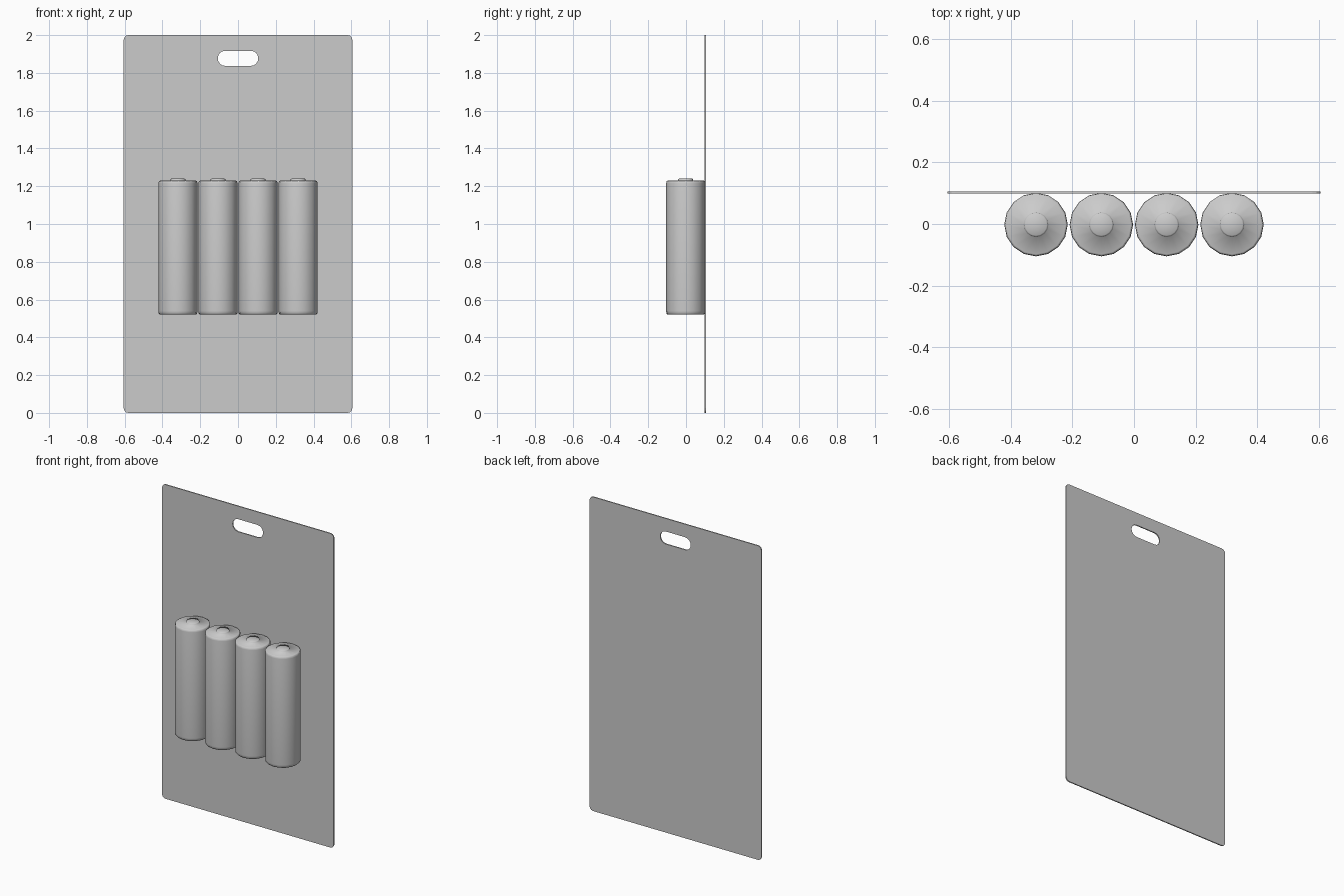
import bpy, bmesh
from math import pi, sin, cos

if "Cube" in bpy.data.objects:
    bpy.data.objects.remove(bpy.data.objects["Cube"])


def rounded_rect(cx, cz, hw, hh, r, steps):
    """Outline of a rounded rectangle, counter-clockwise."""
    pts = []
    for k, (sx, sz) in enumerate([(1, 1), (-1, 1), (-1, -1), (1, -1)]):
        for i in range(steps + 1):
            a = pi / 2 * (k + i / steps)
            pts.append((cx + sx * (hw - r) + r * cos(a),
                        cz + sz * (hh - r) + r * sin(a)))
    return pts


def plate(name, outlines, y, thickness):
    """Flat upright plate; later outlines cut holes in the first."""
    cu = bpy.data.curves.new(name, 'CURVE')
    cu.dimensions = '2D'
    cu.fill_mode = 'BOTH'
    cu.extrude = thickness / 2
    for pts in outlines:
        sp = cu.splines.new('POLY')
        sp.points.add(len(pts) - 1)
        for p, (x, z) in zip(sp.points, pts):
            p.co = (x, z, 0, 1)
        sp.use_cyclic_u = True
    ob = bpy.data.objects.new(name, cu)
    bpy.context.collection.objects.link(ob)
    ob.location.y = y
    ob.rotation_euler.x = pi / 2
    bpy.context.view_layer.objects.active = ob
    ob.select_set(True)
    bpy.ops.object.convert(target='MESH')
    bm = bmesh.new()
    bm.from_mesh(ob.data)
    bmesh.ops.remove_doubles(bm, verts=bm.verts, dist=1e-5)
    bmesh.ops.recalc_face_normals(bm, faces=bm.faces)
    for f in bm.faces:
        f.smooth = False
    bm.to_mesh(ob.data)
    bm.free()
    return ob


def lathe(name, profile, segments):
    """Smooth-shaded mesh from an (r, z) profile spun around z."""
    bm = bmesh.new()
    vs = [bm.verts.new((r, 0, z)) for r, z in profile]
    es = [bm.edges.new(p) for p in zip(vs, vs[1:])]
    bmesh.ops.spin(bm, geom=vs + es, cent=(0, 0, 0), axis=(0, 0, 1),
                   angle=2 * pi, steps=segments, use_duplicate=False)
    bmesh.ops.remove_doubles(bm, verts=bm.verts, dist=1e-5)
    bmesh.ops.recalc_face_normals(bm, faces=bm.faces)
    for f in bm.faces:
        f.smooth = True
    me = bpy.data.meshes.new(name)
    bm.to_mesh(me)
    bm.free()
    return me


# backing card with hanging slot
plate("backing_card",
      [rounded_rect(0, 1, 0.605, 1.0, 0.025, 3),
       rounded_rect(0, 1.877, 0.107, 0.04, 0.039, 4)],
      0.1025, 0.007)

# four batteries sharing one lathed mesh
battery = lathe("battery", [
    (0, 0.52), (0.096, 0.52), (0.102, 0.527), (0.103, 0.54),
    (0.103, 1.215), (0.101, 1.226), (0.096, 1.229),
    (0.041, 1.229), (0.039, 1.237), (0.035, 1.24), (0, 1.241)], 16)
for i in range(4):
    ob = bpy.data.objects.new(f"battery_{i + 1}", battery)
    ob.location = (-0.318 + 0.212 * i, -0.002, 0)
    bpy.context.collection.objects.link(ob)
